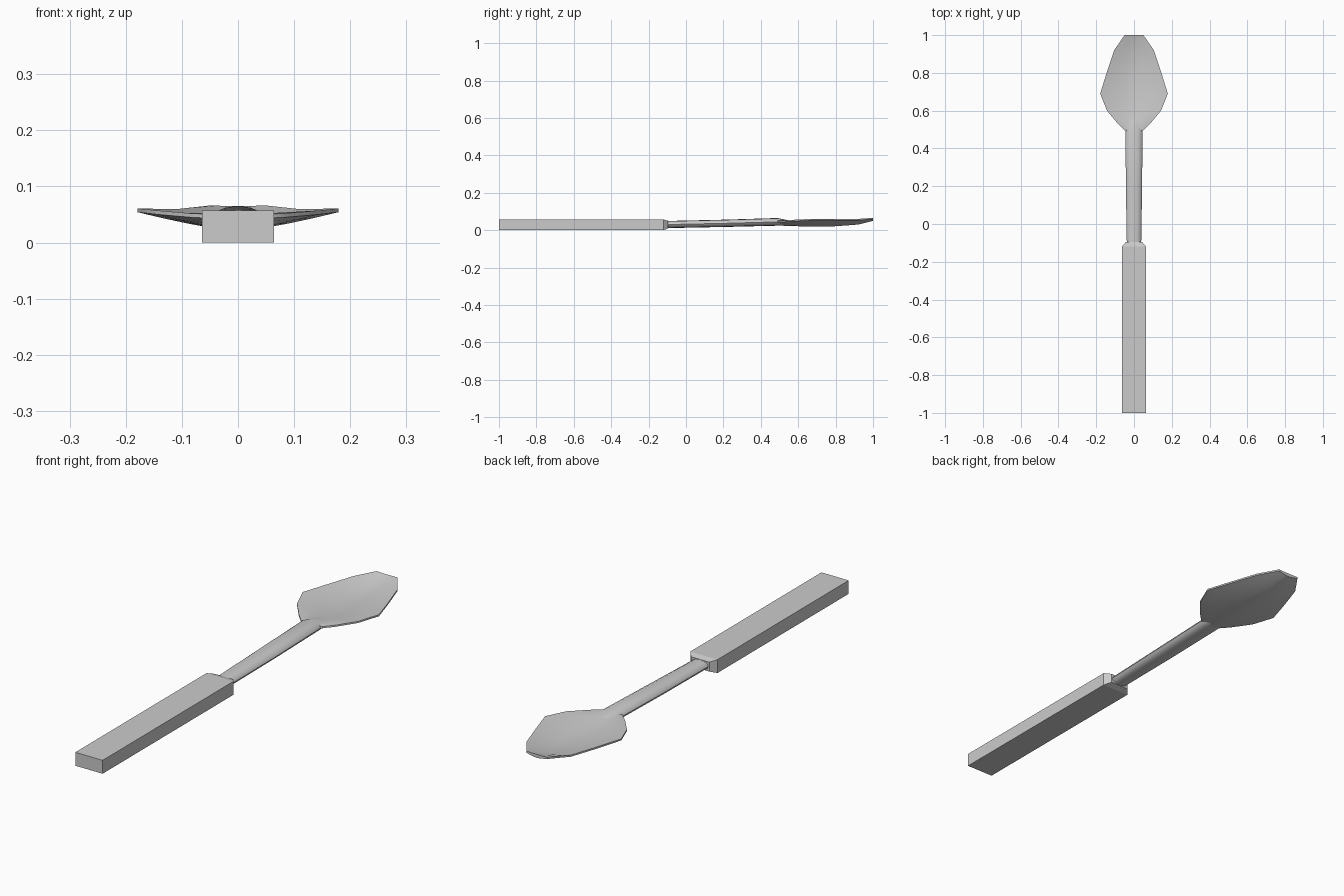
import bpy, math

cube = bpy.data.objects.get("Cube")
if cube:
    bpy.data.objects.remove(cube, do_unlink=True)

GREY = (0.6, 0.6, 0.6, 1)
mat = bpy.data.materials.new("light_grey")
mat.use_nodes = True
mat.diffuse_color = GREY
mat.node_tree.nodes["Principled BSDF"].inputs["Base Color"].default_value = GREY


def loft(name, rings, smooth):
    """Skin a list of equal-length closed cross-sections and cap both ends."""
    n = len(rings[0])
    verts = [p for ring in rings for p in ring]
    faces = [list(range(n))[::-1], [len(verts) - n + i for i in range(n)]]
    for r in range(len(rings) - 1):
        for i in range(n):
            a, b = r * n + i, r * n + (i + 1) % n
            faces.append([a, b, b + n, a + n])
    mesh = bpy.data.meshes.new(name)
    mesh.from_pydata(verts, [], faces)
    mesh.materials.append(mat)
    obj = bpy.data.objects.new(name, mesh)
    bpy.context.collection.objects.link(obj)
    # consistent outward normals
    bpy.ops.object.select_all(action='DESELECT')
    obj.select_set(True)
    bpy.context.view_layer.objects.active = obj
    bpy.ops.object.mode_set(mode='EDIT')
    bpy.ops.mesh.select_all(action='SELECT')
    bpy.ops.mesh.normals_make_consistent(inside=False)
    bpy.ops.object.mode_set(mode='OBJECT')
    if smooth:
        bpy.ops.object.shade_smooth_by_angle(angle=math.radians(50))
    return obj


def box_ring(y, half, low, high):
    return [(-half, y, low), (half, y, low), (half, y, high), (-half, y, high)]


def oval_ring(y, half, low, high, sides=12):
    mid, rad = (low + high) / 2, (high - low) / 2
    angles = [2 * math.pi * i / sides for i in range(sides)]
    return [(half * math.cos(a), y, mid + rad * math.sin(a)) for a in angles]


def bowl_ring(y, half, rim, low, high, steps=8):
    """Dished section: upper surface left to right, lower surface back."""
    us = [-1 + 2 * i / steps for i in range(steps + 1)]
    top = [(half * u, y, high + (rim - high) * abs(u) ** 1.5) for u in us]
    under = rim - 0.007
    bottom = [(half * u, y, low + (under - low) * abs(u) ** 1.3) for u in us]
    return top + bottom[::-1]


# Flat bar handle with a tapered shoulder
loft("handle", [box_ring(-1, 0.064, 0, 0.057),
                box_ring(-0.12, 0.064, 0, 0.057),
                box_ring(-0.095, 0.043, 0.01, 0.05)], False)

# Rounded stem rising gently and sinking into the bowl
loft("stem", [oval_ring(-0.11, 0.038, 0.011, 0.049),
              oval_ring(0.2, 0.043, 0.017, 0.056),
              oval_ring(0.49, 0.045, 0.024, 0.065),
              oval_ring(0.56, 0.035, 0.026, 0.05)], True)

# Bowl stations: y, half width, rim height, underside height, inner floor height
stations = [(0.49, 0.045, 0.05, 0.026, 0.06),
            (0.53, 0.085, 0.052, 0.023, 0.054),
            (0.60, 0.143, 0.057, 0.021, 0.044),
            (0.69, 0.179, 0.061, 0.020, 0.036),
            (0.80, 0.145, 0.060, 0.021, 0.035),
            (0.92, 0.105, 0.060, 0.030, 0.042),
            (1.00, 0.050, 0.066, 0.050, 0.065)]
loft("bowl", [bowl_ring(*s) for s in stations], True)
